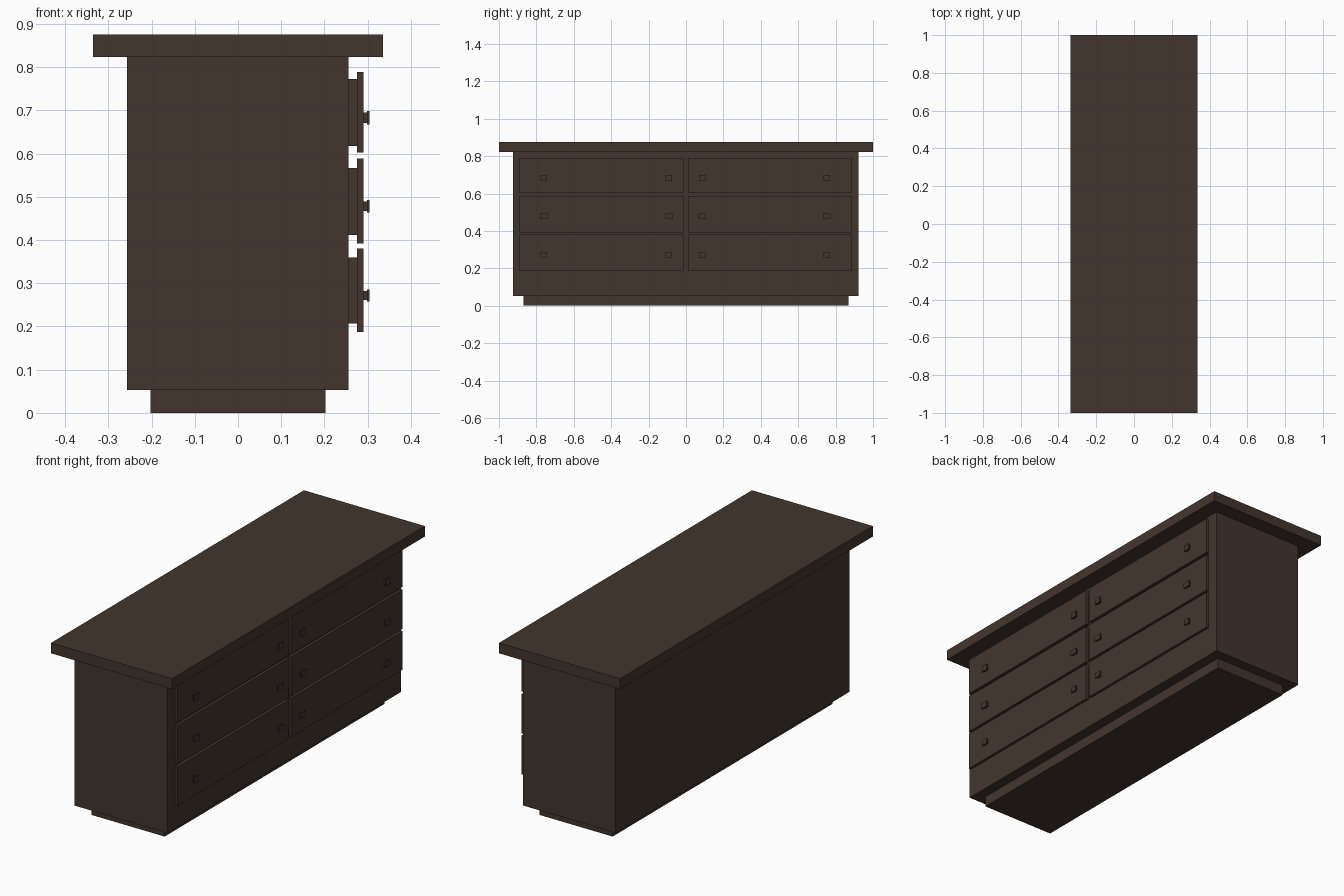
import bpy

if "Cube" in bpy.data.objects:
    bpy.data.objects.remove(bpy.data.objects["Cube"])

wood = bpy.data.materials.new("dark brown wood")
wood.diffuse_color = (0.055, 0.036, 0.027, 1)
wood.use_nodes = True
wood.node_tree.nodes["Principled BSDF"].inputs["Base Color"].default_value = wood.diffuse_color


def box(name, x, y, z):
    """Box from (min, max) ranges on each axis."""
    bpy.ops.mesh.primitive_cube_add(size=1, location=[sum(r) / 2 for r in (x, y, z)])
    ob = bpy.context.object
    ob.name = name
    ob.scale = [r[1] - r[0] for r in (x, y, z)]
    bpy.ops.object.transform_apply(location=False, rotation=False, scale=True)
    ob.data.materials.append(wood)
    return ob


# Main carcass
box("plinth", (-0.203, 0.203), (-0.87, 0.87), (0, 0.053))
box("cabinet_body", (-0.257, 0.256), (-0.925, 0.923), (0.053, 0.823))
box("top_slab", (-0.335, 0.335), (-1, 1), (0.823, 0.875))

# Rows: front z range, inner box z range, knob z, knob half width (y), half height (z)
rows = {
    "top": ((0.602, 0.789), (0.617, 0.772), 0.683, 0.017, 0.016),
    "middle": ((0.392, 0.588), (0.412, 0.567), 0.478, 0.020, 0.014),
    "bottom": ((0.187, 0.380), (0.207, 0.360), 0.272, 0.017, 0.014),
}
# Columns: y range of the front, y of the two knobs
columns = {
    "left": ((-0.891, -0.013), (-0.760, -0.093)),
    "right": ((0.010, 0.888), (0.087, 0.753)),
}

# Drawers on the +x side, each with two square knobs
for row, (fz, bz, kz, hy, hz) in rows.items():
    for col, (fy, knobs) in columns.items():
        tag = f"{row}_{col}"
        box("drawer_box_" + tag, (0.240, 0.276), (fy[0] + 0.02, fy[1] - 0.02), bz)
        box("drawer_front_" + tag, (0.275, 0.290), fy, fz)
        for i, ky in enumerate(knobs):
            box(f"knob_stem_{tag}_{i}", (0.289, 0.299),
                (ky - hy * 0.7, ky + hy * 0.7), (kz - hz * 0.75, kz + hz * 0.75))
            box(f"knob_head_{tag}_{i}", (0.298, 0.304),
                (ky - hy, ky + hy), (kz - hz, kz + hz))
